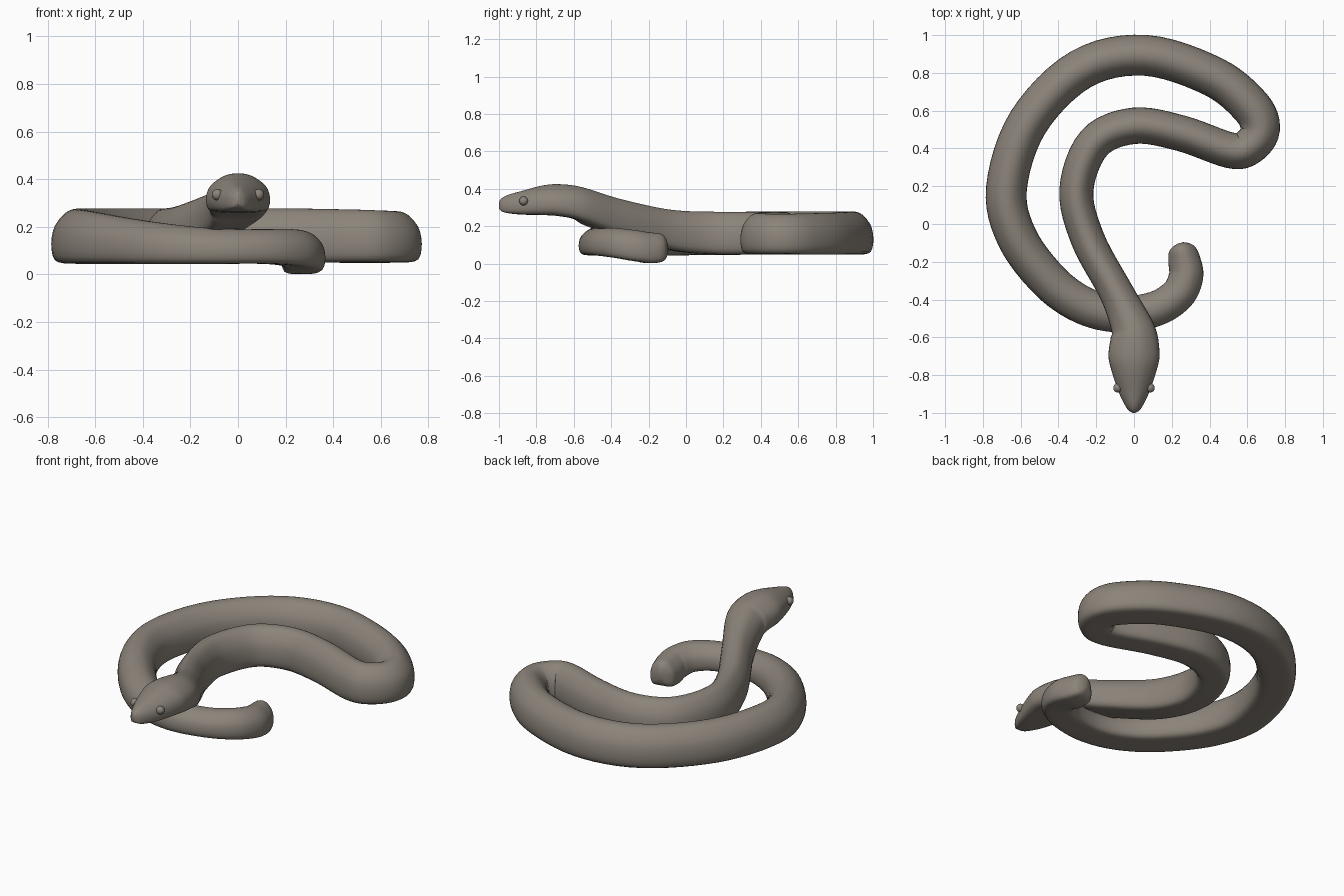
import bpy, bmesh, math
from mathutils import Vector

skin = bpy.data.materials.new("grey brown skin")
skin.diffuse_color = (0.26, 0.23, 0.195, 1)


def spline(pts, n, closed=False):
    """Catmull-Rom curve through points of any dimension."""
    out, m = [], len(pts)
    for i in range(m if closed else m - 1):
        if closed:
            q = [pts[(i + k) % m] for k in (-1, 0, 1, 2)]
        else:
            q = [pts[min(max(i + k, 0), m - 1)] for k in (-1, 0, 1, 2)]
        for s in range(n):
            t = s / n
            out.append([0.5 * (2 * b + (c - a) * t + (2 * a - 5 * b + 4 * c - d) * t * t
                               + (3 * b - a - 3 * c + d) * t ** 3) for a, b, c, d in zip(*q)])
    if not closed:
        out.append(list(pts[-1]))
    return out


# Stations from tail to nose: x, y, bottom, top, half width
stations = [
    (0.245, -0.100, .06, .11, .015), (0.248, -0.112, .03, .14, .045),
    (0.254, -0.138, .01, .16, .072), (0.268, -0.20, .003, .168, .086),
    (0.275, -0.28, .015, .18, .091), (0.23, -0.375, .035, .19, .092),
    (0.11, -0.45, .045, .19, .093), (-0.08, -0.478, .045, .192, .096),
    (-0.27, -0.43, .045, .21, .10), (-0.45, -0.30, .045, .235, .104),
    (-0.62, -0.07, .045, .265, .107), (-0.675, 0.19, .048, .276, .108),
    (-0.56, 0.54, .05, .278, .108), (-0.28, 0.82, .05, .278, .108),
    (0.06, 0.893, .05, .278, .108), (0.42, 0.78, .05, .272, .107),
    (0.62, 0.62, .05, .268, .107), (0.668, 0.50, .052, .265, .104),
    (0.61, 0.41, .052, .268, .098), (0.51, 0.39, .052, .272, .095),
    (0.25, 0.48, .05, .277, .095), (0.0, 0.52, .05, .278, .096),
    (-0.21, 0.43, .05, .276, .094), (-0.305, 0.18, .05, .277, .09),
    (-0.245, -0.08, .072, .288, .09), (-0.10, -0.35, .145, .345, .09),
    (-0.02, -0.52, .205, .398, .108),
]
# Head stations run straight along y
head = [
    (0, -0.60, .24, .418, .125), (0, -0.70, .257, .425, .135),
    (0, -0.78, .26, .415, .118), (0, -0.88, .263, .388, .085),
    (0, -0.95, .27, .368, .053), (0, -0.985, .28, .35, .03),
    (0, -1.0, .295, .33, .008),
]
# Half cross-section: side, height; widest below the middle, flat belly
half = [(0, 0), (.55, .0), (.87, .06), (.99, .25), (.98, .48),
        (.85, .70), (.52, .90), (.25, .98), (0, 1)]
ring = spline(half + [(-u, v) for u, v in half[-2:0:-1]], 2, True)

# Body swept through the stations
bm = bmesh.new()
path = spline(stations + head, 6)
rows = []
for i, (x, y, lo, hi, w) in enumerate(path):
    a, b = path[max(i - 1, 0)], path[min(i + 1, len(path) - 1)]
    d = Vector((b[0] - a[0], b[1] - a[1]))
    side = Vector((d.y, -d.x)).normalized()
    rows.append([bm.verts.new((x + side.x * u * w, y + side.y * u * w, lo + v * (hi - lo)))
                 for u, v in ring])
n = len(ring)
for r, s in zip(rows, rows[1:]):
    for k in range(n):
        bm.faces.new((r[k], r[(k + 1) % n], s[(k + 1) % n], s[k]))
bm.faces.new(rows[0])
bm.faces.new(rows[-1][::-1])
bmesh.ops.recalc_face_normals(bm, faces=bm.faces)
me = bpy.data.meshes.new("snake_body")
bm.to_mesh(me)
bm.free()
me.shade_smooth()
me.materials.append(skin)
bpy.context.collection.objects.link(bpy.data.objects.new("snake_body", me))

# Eyes
for name, sx in (("eye_left", -1), ("eye_right", 1)):
    bpy.ops.mesh.primitive_uv_sphere_add(segments=16, ring_count=10, radius=0.024,
                                         location=(sx * 0.086, -0.868, 0.335))
    eye = bpy.context.object
    eye.name = name
    eye.data.shade_smooth()
    eye.data.materials.append(skin)
